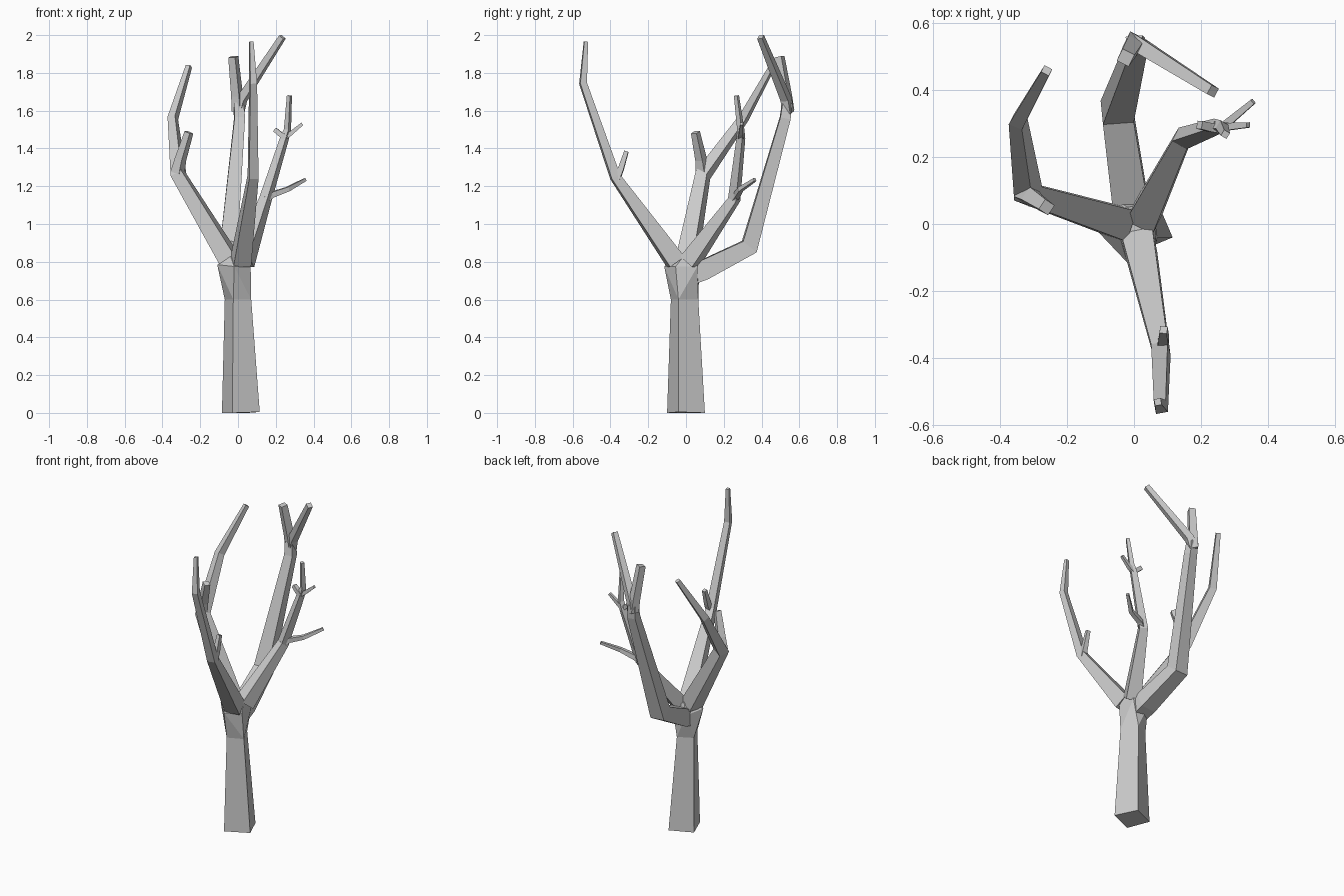
import bpy, bmesh
from mathutils import Vector

cube = bpy.data.objects.get("Cube")
if cube:
    bpy.data.objects.remove(cube, do_unlink=True)

bark = bpy.data.materials.new("grey_bark")
bark.use_nodes = True
colour = (0.6, 0.6, 0.6, 1)
bark.diffuse_color = colour
bark.node_tree.nodes["Principled BSDF"].inputs["Base Color"].default_value = colour


def finish(name, bm):
    """Turn a bmesh into a flat shaded bark object."""
    bmesh.ops.recalc_face_normals(bm, faces=bm.faces)
    mesh = bpy.data.meshes.new(name)
    bm.to_mesh(mesh)
    bm.free()
    mesh.materials.append(bark)
    obj = bpy.data.objects.new(name, mesh)
    bpy.context.collection.objects.link(obj)
    return obj


def loft(bm, rings):
    """Bridge rings of equal size and cap both ends."""
    loops = [[bm.verts.new(p) for p in ring] for ring in rings]
    for low, high in zip(loops, loops[1:]):
        for i in range(len(low)):
            j = (i + 1) % len(low)
            bm.faces.new((low[i], low[j], high[j], high[i]))
    bm.faces.new(loops[0][::-1])
    bm.faces.new(loops[-1])


def branch(name, *nodes):
    """Square tapering tube through (x, y, z, width) nodes."""
    points = [Vector(n[:3]) for n in nodes]
    steps = [(b - a).normalized() for a, b in zip(points, points[1:])]
    side = steps[0].cross(Vector((0, 0, 1)))
    rings = []
    for i, p in enumerate(points):
        along = (steps[max(i - 1, 0)] + steps[min(i, len(steps) - 1)]).normalized()
        side = (side - along * side.dot(along)).normalized()
        up = side.cross(along)
        h = nodes[i][3] / 2
        rings.append([p + side * h * a + up * h * b
                      for a, b in ((-1, -1), (1, -1), (1, 1), (-1, 1))])
    bm = bmesh.new()
    loft(bm, rings)
    return finish(name, bm)


# Trunk: a turned square that narrows upward
base = [(-.03, -.10, 0), (.115, -.04, .005), (.055, .10, 0), (-.085, .04, 0)]
neck = [(-.025, -.08, .6), (.07, -.04, .6), (.02, .065, .6), (-.07, .02, .6)]
bm = bmesh.new()
loft(bm, [base, neck])
finish("trunk", bm)

# Crotch: faceted block where the boughs part
crown = [(-.11, -.02, .785), (-.02, -.115, .775), (.067, -.055, .775),
         (.055, .06, .775), (-.05, .07, .76),
         (-.04, -.045, .83), (-.02, .05, .83), (.05, -.012, .83)]
bm = bmesh.new()
bmesh.ops.convex_hull(bm, input=[bm.verts.new(p) for p in neck + crown])
finish("crotch", bm)

# Front bough and its twig
branch("front_bough", (.015, -.055, .80, .095), (.08, -.375, 1.25, .05),
       (.08, -.545, 1.745, .036), (.071, -.53, 1.965, .02))
branch("front_twig", (.085, -.37, 1.23, .035), (.088, -.345, 1.29, .03),
       (.088, -.315, 1.385, .022))

# Right bough and its twig
branch("right_bough", (-.045, .005, .81, .095), (-.315, .09, 1.26, .066),
       (-.345, .305, 1.56, .043), (-.26, .457, 1.835, .026))
branch("right_twig", (-.32, .09, 1.27, .055), (-.305, .08, 1.34, .045),
       (-.26, .05, 1.485, .035))

# Back bough, forking in two at the top
branch("back_bough", (-.01, .03, .73, .10), (-.015, .09, .755, .105),
       (-.05, .335, .88, .092), (.008, .525, 1.56, .055),
       (.002, .535, 1.64, .05))
branch("back_long_twig", (0, .54, 1.59, .05), (.02, .53, 1.66, .045),
       (.235, .395, 1.99, .03))
branch("back_short_twig", (0, .54, 1.6, .05), (-.005, .53, 1.68, .047),
       (-.025, .495, 1.885, .04))

# Left bough with a low twig and three upper twigs
branch("left_bough", (.03, .02, .80, .09), (.145, .255, 1.13, .05),
       (.245, .29, 1.45, .035), (.262, .29, 1.5, .028),
       (.272, .267, 1.68, .02))
branch("left_low_twig", (.14, .25, 1.13, .035), (.18, .27, 1.155, .03),
       (.265, .29, 1.185, .024), (.355, .365, 1.235, .016))
branch("left_outer_twig", (.245, .29, 1.46, .03), (.28, .29, 1.48, .022),
       (.34, .295, 1.53, .016))
branch("left_inner_twig", (.255, .285, 1.455, .03), (.225, .288, 1.475, .026),
       (.195, .295, 1.5, .024))
